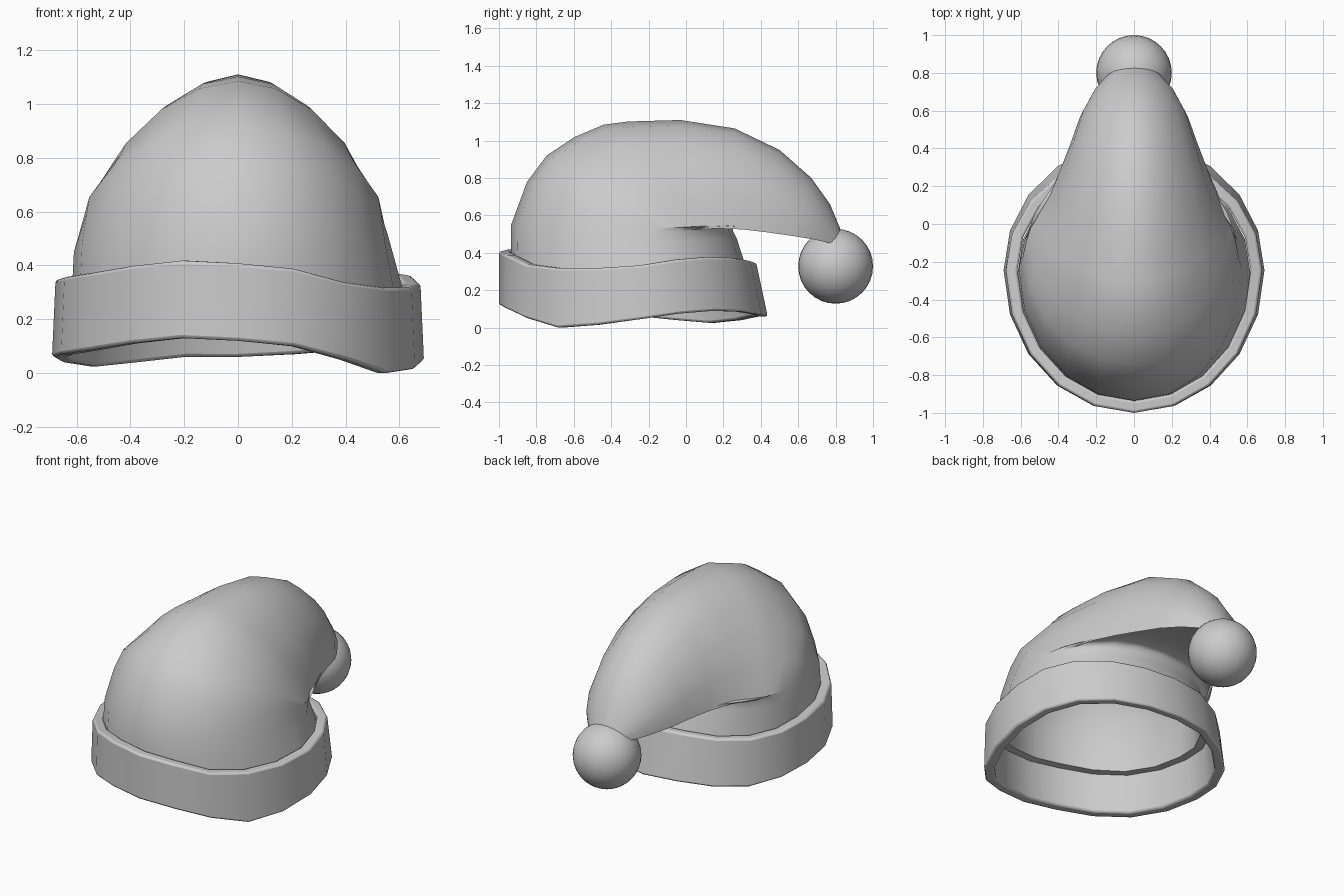
import bpy, bmesh
from math import sin, cos, tau, radians

if "Cube" in bpy.data.objects:
    bpy.data.objects.remove(bpy.data.objects["Cube"])

N = 20
# height of the cuff's lower edge around the head, starting at the front, going to +x
WAVE = [.12, .10, .05, 0, .015, .045, .075, .09, .085, .07,
        .06, .06, .04, .025, .04, .06, .07, .085, .11, .13]


def loft(name, rings, closed=False, cap=False):
    bm = bmesh.new()
    vs = [[bm.verts.new(p) for p in r] for r in rings]
    pairs = list(zip(vs, vs[1:])) + ([(vs[-1], vs[0])] if closed else [])
    for a, b in pairs:
        for i in range(N):
            j = (i + 1) % N
            bm.faces.new((a[i], a[j], b[j], b[i]))
    if cap:
        bm.faces.new(vs[0])
        bm.faces.new(vs[-1])
    bmesh.ops.recalc_face_normals(bm, faces=bm.faces)
    me = bpy.data.meshes.new(name)
    bm.to_mesh(me)
    bm.free()
    ob = bpy.data.objects.new(name, me)
    bpy.context.collection.objects.link(ob)
    return ob


def smooth(ob, angle):
    bpy.ops.object.select_all(action='DESELECT')
    ob.select_set(True)
    bpy.context.view_layer.objects.active = ob
    bpy.ops.object.shade_smooth_by_angle(angle=radians(angle))


# Folded cuff: wavy ring with a rectangular profile (half width, front y, back y)
def cuff_ring(rx, front, back, upper):
    cy, pts = -.245, []
    for i in range(N):
        c = cos(tau * i / N)
        y = cy + (front - cy) * c if c > 0 else cy - (back - cy) * c
        lift = .288 + max(0, .03 - WAVE[i]) if upper else 0
        pts.append((rx * sin(tau * i / N), y, WAVE[i] + lift))
    return pts


cuff = loft("cuff", [cuff_ring(.691, -1.0, .437, 0), cuff_ring(.678, -1.0, .375, 1),
                     cuff_ring(.617, -.937, .32, 1), cuff_ring(.63, -.937, .38, 0)],
            closed=True)
bev = cuff.modifiers.new("soft_edges", 'BEVEL')
bev.width, bev.segments, bev.limit_method = .012, 2, 'ANGLE'
bev.angle_limit = radians(50)
smooth(cuff, 40)

# Drooping cap: sections given by (top y, z), (side y, z, half width), (under y, z)
SECTIONS = [
    ((-.937, .37), (-.26, .31, .617), (.325, .32)),
    ((-.935, .55), (-.24, .45, .592), (.27, .48)),
    ((-.85, .78), (-.19, .51, .575), (.25, .52)),
    ((-.745, .92), (-.14, .535, .565), (.25, .54)),
    ((-.595, 1.02), (-.08, .53, .55), (.255, .555)),
    ((-.44, 1.085), (-.02, .525, .53), (.26, .565)),
    ((-.31, 1.102), (.04, .525, .50), (.275, .57)),
    ((-.03, 1.11), (.17, .53, .44), (.33, .575)),
    ((.26, 1.065), (.30, .525, .385), (.40, .565)),
    ((.50, .95), (.43, .51, .335), (.50, .545)),
    ((.67, .80), (.57, .49, .285), (.60, .52)),
    ((.77, .66), (.69, .47, .22), (.71, .49)),
    ((.83, .515), (.80, .445, .13), (.79, .45)),
]


def cap_ring(k, inset=0):
    top, side, under = SECTIONS[k]
    pts = []
    for i in range(N):
        c, s = cos(tau * i / N), sin(tau * i / N)
        end = top if c > 0 else under
        peak = 1 - .15 * c * c if k >= 4 and c > 0 else 1
        lean = 1 - .03 * s if 1 <= k <= 6 else 1
        y = side[0] + (end[0] - side[0]) * abs(c)
        z = side[1] + (end[1] - side[1]) * abs(c)
        pts.append([side[2] * s * lean * peak, y, z if k else WAVE[i] + .25])
    # shrink toward the section's middle to make the lining
    my, mz = (top[0] + under[0]) / 2, (top[1] + under[1]) / 2
    f = 1 - inset / side[2]
    return [(x * f, my + (y - my) * f, mz + (z - mz) * f if k else z) for x, y, z in pts]


ks = range(len(SECTIONS))
lining = [cap_ring(k, .05) for k in reversed(ks[:-1])]
cap = loft("cap", lining + [cap_ring(k) for k in ks], cap=True)
smooth(cap, 50)

# Pompom at the tip
bpy.ops.mesh.primitive_uv_sphere_add(segments=32, ring_count=16, radius=.2,
                                     location=(0, .8, .328))
pompom = bpy.context.object
pompom.name = "pompom"
smooth(pompom, 60)
